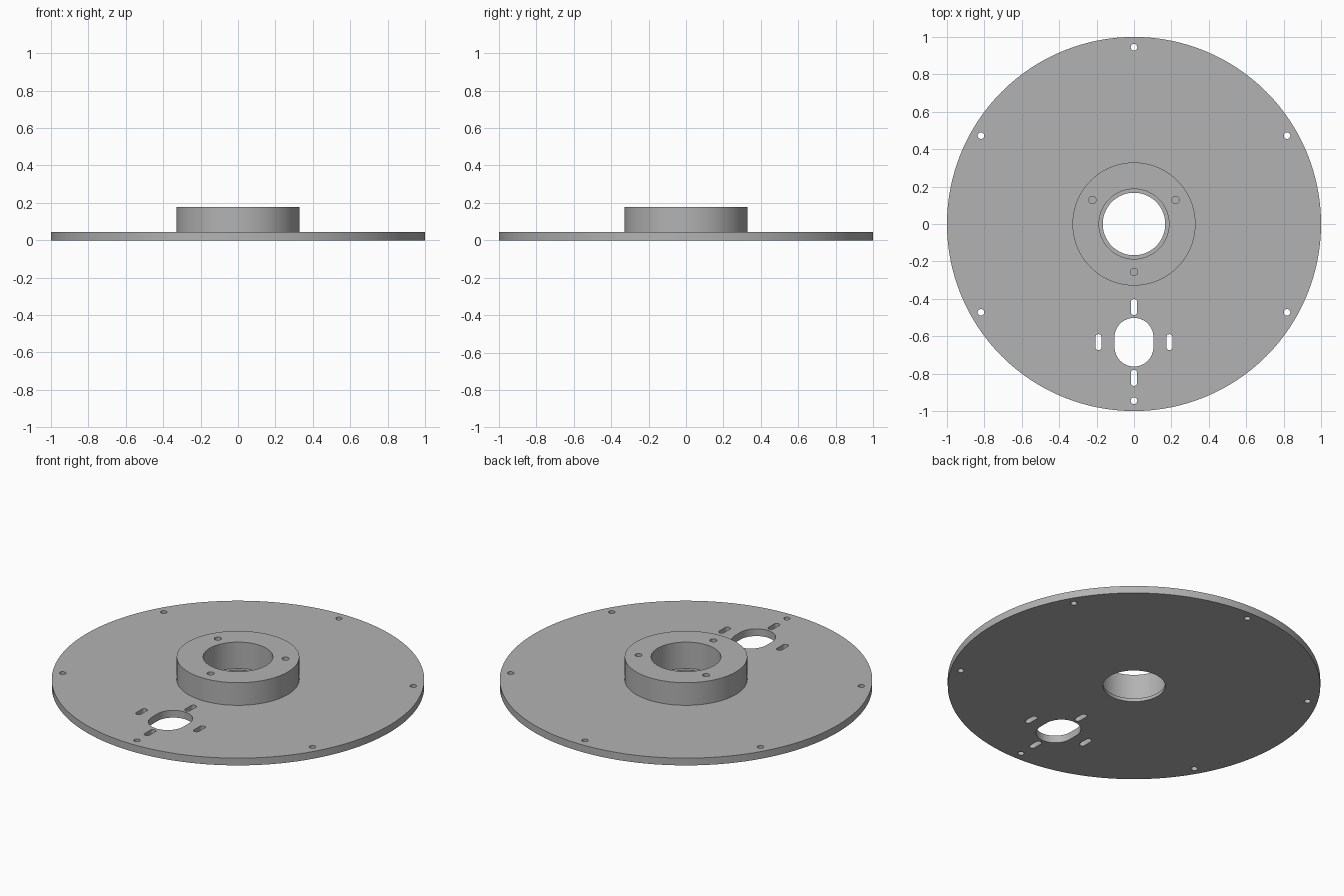
import bpy, bmesh, math

cube = bpy.data.objects.get("Cube")
if cube:
    bpy.data.objects.remove(cube, do_unlink=True)

PLATE_T, HUB_T, LIP_T = 0.043, 0.177, 0.02

grey = bpy.data.materials.new("plain_grey")
grey.use_nodes = True
colour = (0.45, 0.45, 0.45, 1)
grey.diffuse_color = colour
grey.node_tree.nodes["Principled BSDF"].inputs["Base Color"].default_value = colour


def make_object(name, bm):
    bmesh.ops.recalc_face_normals(bm, faces=bm.faces)
    mesh = bpy.data.meshes.new(name)
    bm.to_mesh(mesh)
    bm.free()
    obj = bpy.data.objects.new(name, mesh)
    bpy.context.collection.objects.link(obj)
    mesh.materials.append(grey)
    return obj


def add_slot(bm, x, y, radius, straight=0, z0=-0.1, z1=0.1, steps=16):
    """Prism with round ends along y; a plain cylinder when straight is 0."""
    ring = []
    for end in (0, 1):
        count = steps + 1 if straight else steps
        for i in range(count):
            a = math.pi * (end + i / steps)
            cy = y + (straight if end == 0 else -straight)
            ring.append(bm.verts.new((x + radius * math.cos(a), cy + radius * math.sin(a), z0)))
    face = bm.faces.new(ring)
    top = bmesh.ops.extrude_face_region(bm, geom=[face])["geom"]
    for v in top:
        if isinstance(v, bmesh.types.BMVert):
            v.co.z = z1


def polar(radius, degrees):
    a = math.radians(degrees)
    return radius * math.cos(a), radius * math.sin(a)


# Plate, raised hub and stepped bore as one turned profile
profile = [(0.167, 0), (1, 0), (1, PLATE_T), (0.329, PLATE_T),
           (0.329, HUB_T), (0.187, HUB_T), (0.187, LIP_T), (0.167, LIP_T)]
bm = bmesh.new()
verts = [bm.verts.new((r, 0, z)) for r, z in profile]
edges = [bm.edges.new((verts[i - 1], verts[i])) for i in range(len(verts))]
bmesh.ops.spin(bm, geom=verts + edges, cent=(0, 0, 0), axis=(0, 0, 1),
               angle=math.tau, steps=128, use_merge=True)
bmesh.ops.remove_doubles(bm, verts=bm.verts, dist=0.0001)
flange = make_object("flanged_plate", bm)

# Cutters: rim holes, blind hub holes, oval window and its four slots
bm = bmesh.new()
for k in range(6):
    add_slot(bm, *polar(0.945, 30 + 60 * k), 0.0175)
for k in range(3):
    add_slot(bm, *polar(0.256, 30 + 120 * k), 0.0195, z0=PLATE_T, z1=0.3)
add_slot(bm, 0, -0.632, 0.104, 0.026, steps=32)
for x, y in ((0, -0.444), (0, -0.823), (-0.19, -0.632), (0.19, -0.632)):
    add_slot(bm, x, y, 0.0165, 0.0265)
cutter = make_object("hole_cutter", bm)
cutter.hide_render = True

# Cut the holes, then drop the cutter
cut = flange.modifiers.new("holes", "BOOLEAN")
cut.object = cutter
cut.operation = "DIFFERENCE"
cut.solver = "EXACT"
bpy.ops.object.select_all(action="DESELECT")
bpy.context.view_layer.objects.active = flange
flange.select_set(True)
bpy.ops.object.modifier_apply(modifier=cut.name)
bpy.data.objects.remove(cutter, do_unlink=True)
bpy.ops.object.shade_smooth_by_angle(angle=math.radians(30))
